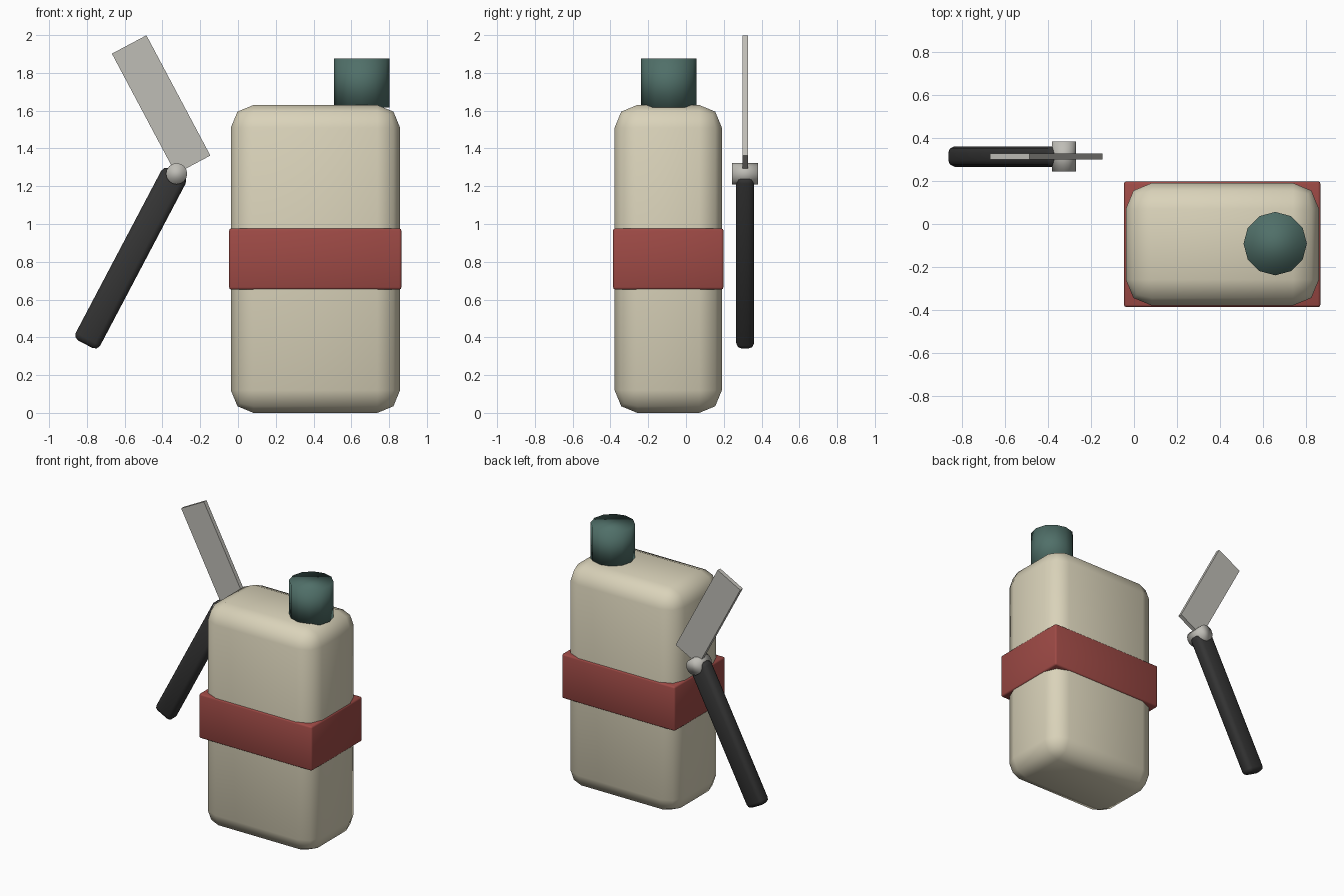
import bpy
import math

cube = bpy.data.objects.get("Cube")
if cube:
    bpy.data.objects.remove(cube, do_unlink=True)


def material(name, rgb):
    mat = bpy.data.materials.new(name)
    mat.use_nodes = True
    color = (*rgb, 1)
    mat.diffuse_color = color
    mat.node_tree.nodes["Principled BSDF"].inputs["Base Color"].default_value = color
    return mat


cream = material("cream", (0.70, 0.65, 0.49))
red = material("brick red", (0.34, 0.068, 0.06))
teal = material("dark teal", (0.08, 0.16, 0.14))
black = material("soft black", (0.035, 0.035, 0.035))
steel = material("steel", (0.52, 0.51, 0.47))


def finish(name, mat, angle):
    obj = bpy.context.object
    obj.name = name
    obj.data.materials.append(mat)
    bpy.ops.object.shade_smooth_by_angle(angle=math.radians(angle))
    return obj


def box(name, mat, center, size, tilt=0, bevel=0, segments=2):
    """Box tilted about the y axis, with rounded edges."""
    bpy.ops.mesh.primitive_cube_add(size=1, location=center)
    obj = bpy.context.object
    obj.scale = size
    bpy.ops.object.transform_apply(location=False, rotation=False, scale=True)
    obj.rotation_euler.y = math.radians(tilt)
    if bevel:
        mod = obj.modifiers.new("rounding", "BEVEL")
        mod.width = bevel
        mod.segments = segments
        bpy.ops.object.modifier_apply(modifier=mod.name)
    return finish(name, mat, 60)


# Bottle with a wrapped band and an offset cap
box("bottle_body", cream, (0.41, -0.094, 0.815), (0.896, 0.568, 1.63), bevel=0.12)
box("bottle_band", red, (0.409, -0.094, 0.815), (0.912, 0.584, 0.324), bevel=0.012)
bpy.ops.mesh.primitive_cylinder_add(vertices=12, radius=0.147, depth=0.26,
                                    location=(0.655, -0.091, 1.746))
finish("bottle_cap", teal, 180)

# Folding blade, half open
box("handle", black, (-0.568, 0.313, 0.819), (0.146, 0.095, 1.03), tilt=27.8, bevel=0.03)
box("blade", steel, (-0.407, 0.313, 1.632), (0.207, 0.03, 0.721), tilt=-28)
bpy.ops.mesh.primitive_cylinder_add(vertices=16, radius=0.056, depth=0.137,
                                    location=(-0.325, 0.313, 1.266),
                                    rotation=(math.pi / 2, 0, 0))
finish("pivot_pin", steel, 180)
